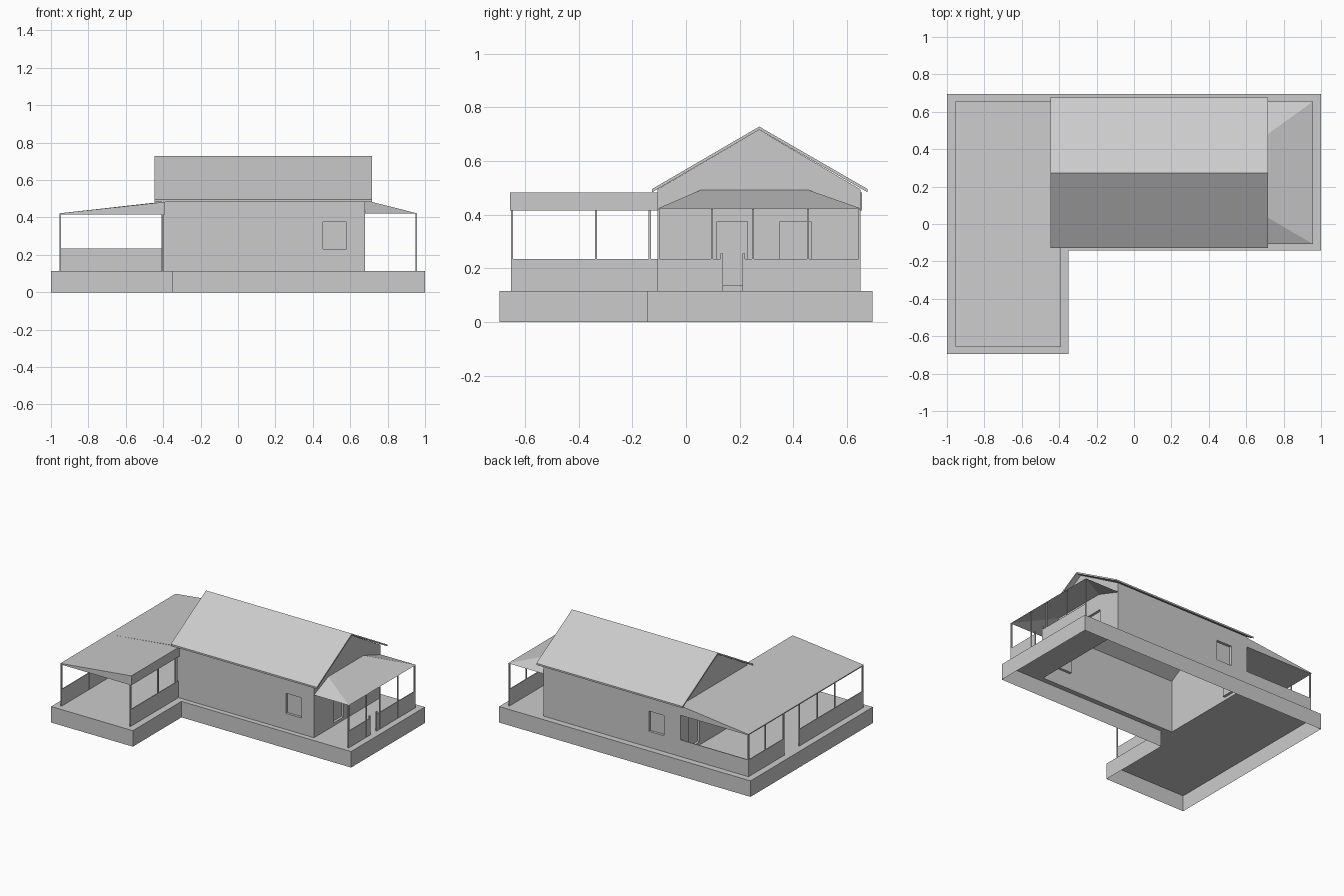
import bpy
import bmesh
from mathutils import Vector

old = bpy.data.objects.get("Cube")
if old:
    bpy.data.objects.remove(old)

grey = bpy.data.materials.new("light_grey")
grey.use_nodes = True
COLOUR = (0.6, 0.6, 0.6, 1)
grey.diffuse_color = COLOUR
grey.node_tree.nodes["Principled BSDF"].inputs["Base Color"].default_value = COLOUR

FLOOR, RAIL, EAVE = 0.115, 0.235, 0.417
X0, X1, Y0, Y1 = -0.41, 0.68, -0.107, 0.65     # house walls
MID, PEAK, SIDE = 0.273, 0.716, 0.494
LEFT, RIGHT, FRONT = -0.95, 0.952, -0.652      # porch edges


def finish(bm, name):
    mesh = bpy.data.meshes.new(name)
    bm.to_mesh(mesh)
    bm.free()
    mesh.materials.append(grey)
    obj = bpy.data.objects.new(name, mesh)
    bpy.context.scene.collection.objects.link(obj)


def prism(name, profile, move):
    """Closed solid from a planar profile pushed along a vector."""
    bm = bmesh.new()
    face = bm.faces.new([bm.verts.new(p) for p in profile])
    new = bmesh.ops.extrude_face_region(bm, geom=[face], use_keep_orig=True)["geom"]
    bmesh.ops.translate(bm, verts=[v for v in new if isinstance(v, bmesh.types.BMVert)], vec=move)
    bmesh.ops.recalc_face_normals(bm, faces=bm.faces)
    finish(bm, name)


def box(name, x0, x1, y0, y1, z0, z1):
    prism(name, [(x0, y0, z0), (x1, y0, z0), (x1, y1, z0), (x0, y1, z0)], (0, 0, z1 - z0))


def rect(u0, u1, v0, v1):
    return [(u0, v0), (u1, v0), (u1, v1), (u0, v1)]


def sheet(name, outline, hole, place, outward, depth=0.0, skirt=0.0):
    """Flat sheet with a hole; depth adds a recessed panel, skirt adds a rim."""
    bm = bmesh.new()
    outward = Vector(outward)

    def ring(points, offset):
        return [bm.verts.new(Vector(place(*p)) - outward * offset) for p in points]

    def bridge(a, b):
        for i in range(len(a)):
            j = (i + 1) % len(a)
            bm.faces.new((a[i], a[j], b[j], b[i]))

    outer, inner = ring(outline, 0), ring(hole, 0)
    edges = [bm.edges.new((r[i - 1], r[i])) for r in (outer, inner) for i in range(len(r))]
    bmesh.ops.triangle_fill(bm, use_beauty=True, edges=edges, normal=outward)
    bmesh.ops.dissolve_limit(bm, angle_limit=0.01, verts=bm.verts, edges=bm.edges)
    if depth:
        back = ring(hole, depth)
        bridge(inner, back)
        bm.faces.new(back)
    if skirt:
        bridge(outer, ring(outline, skirt))
    bmesh.ops.recalc_face_normals(bm, faces=bm.faces)
    # keep the main sheet facing outward
    bm.normal_update()
    main = max(bm.faces, key=lambda f: abs(f.normal.dot(outward)) * f.calc_area())
    if main.normal.dot(outward) < 0:
        bmesh.ops.reverse_faces(bm, faces=bm.faces)
    finish(bm, name)


# Hollow L-shaped plinth, open below the house
sheet("plinth",
      [(-1, -0.695), (-0.35, -0.695), (-0.35, -0.143), (1, -0.143), (1, 0.695), (-1, 0.695)],
      rect(X0, X1, Y0, Y1), lambda x, y: (x, y, FLOOR), (0, 0, 1), skirt=FLOOR)

# Long walls, each with one recessed window
for name, y, out, window in (("front_wall", Y0, -1, (0.455, 0.58)),
                             ("back_wall", Y1, 1, (-0.28, -0.16))):
    sheet(name, rect(X0, X1, FLOOR, SIDE), rect(*window, RAIL - 0.005, 0.375),
          lambda x, z, y=y: (x, y, z), (0, out, 0), depth=0.018)

# Gable walls: left one has a door
gable = [(Y0, FLOOR), (Y1, FLOOR), (Y1, SIDE), (MID, PEAK), (Y0, SIDE)]
sheet("left_gable_wall", gable, rect(0.43, 0.55, 0.137, 0.375),
      lambda y, z: (X0, y, z), (-1, 0, 0), depth=0.018)

# Right gable wall: split above the door so that each half holds one opening
split = 0.29
split_top = PEAK - (split - MID) * (PEAK - SIDE) / (Y1 - MID)
sheet("right_gable_door_half",
      [(Y0, FLOOR), (split, FLOOR), (split, split_top), (MID, PEAK), (Y0, SIDE)],
      rect(0.115, 0.23, 0.137, 0.375), lambda y, z: (X1, y, z), (1, 0, 0), depth=0.018)
sheet("right_gable_window_half",
      [(split, FLOOR), (Y1, FLOOR), (Y1, SIDE), (split, split_top)],
      rect(0.35, 0.465, RAIL, 0.375), lambda y, z: (X1, y, z), (1, 0, 0), depth=0.018)

# Main gabled roof
low, thick = 0.483, 0.012
roof = [(-0.127, low), (MID, PEAK), (0.677, low),
        (0.677, low + thick), (MID, PEAK + thick), (-0.127, low + thick)]
prism("main_roof", [(-0.446, y, z) for y, z in roof], (1.162, 0, 0))

# Left porch roof: shallow wedge, wider in front of the house
for name, x, y0, y1 in (("left_porch_roof_front", -0.39, FRONT - 0.003, Y0),
                        ("left_porch_roof_back", X0, Y0, Y1 + 0.005)):
    prism(name, [(LEFT - 0.005, y0, 0.415), (x, y0, 0.415), (x, y0, 0.483),
                 (LEFT - 0.005, y0, 0.422)], (0, y1 - y0, 0))

# Right porch roof: thin hipped sheet
bm = bmesh.new()
a, b, c, d, e, f = [bm.verts.new(p) for p in (
    (X1, Y0, 0.422), (0.957, Y0, 0.422), (0.957, 0.655, 0.422),
    (X1, 0.655, 0.422), (X1, 0.055, 0.492), (X1, 0.455, 0.492))]
for corners in ((a, b, e), (b, c, f, e), (c, d, f)):
    bm.faces.new(corners)
bmesh.ops.solidify(bm, geom=bm.faces[:], thickness=0.004)
bmesh.ops.recalc_face_normals(bm, faces=bm.faces)
finish(bm, "right_porch_roof")

# Posts along the three open porch sides
R = 0.004
rows = (("right_porch_post", RIGHT, (Y0 + R, 0.097, 0.25, 0.455, Y1 - R)),
        ("left_porch_post", LEFT, (FRONT + R, -0.335, -0.135, 0.07, 0.25, 0.455, Y1 - R)),
        ("inner_porch_post", -0.402, (FRONT + R, -0.335, -0.135)))
for name, x, spots in rows:
    for y in spots:
        box(name, x - R, x + R, y - R, y + R, FLOOR, EAVE + 0.003)

# Knee walls with a gap for each entrance
T = 0.003
for name, x, y0, y1 in (("right_knee_wall", RIGHT, Y0, 0.13),
                        ("right_knee_wall", RIGHT, 0.215, Y1),
                        ("left_knee_wall", LEFT, FRONT, 0.07),
                        ("left_knee_wall", LEFT, 0.25, Y1),
                        ("inner_knee_wall", -0.402, FRONT, Y0)):
    box(name, x - T, x + T, y0, y1, FLOOR, RAIL)
box("back_knee_wall", LEFT, X0, Y1 - 2 * T, Y1, FLOOR, RAIL)

# Short newel posts beside the right entrance
for y in (0.133, 0.215):
    box("newel_post", RIGHT - R, RIGHT + R, y - 0.005, y + 0.005, FLOOR, 0.255)
